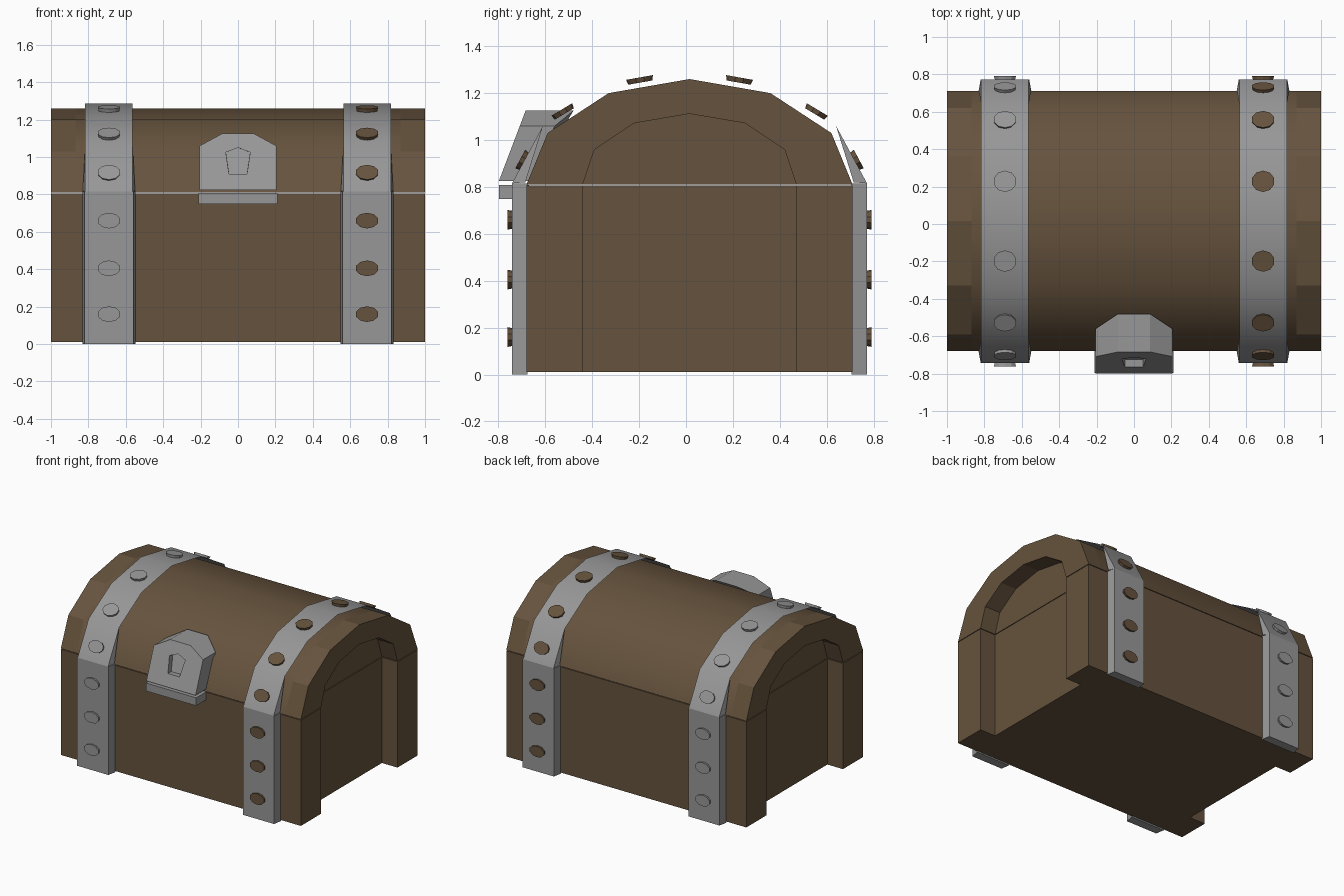
import bpy, bmesh, math
from mathutils import Vector, Matrix

if "Cube" in bpy.data.objects:
    bpy.data.objects.remove(bpy.data.objects["Cube"])

CY = 0.015  # centre of the chest in y


def material(name, rgb):
    m = bpy.data.materials.new(name)
    m.diffuse_color = (*rgb, 1)
    m.use_nodes = True
    m.node_tree.nodes["Principled BSDF"].inputs["Base Color"].default_value = m.diffuse_color
    return m


WOOD = material("brown wood", (0.133, 0.086, 0.047))
IRON = material("grey iron", (0.31, 0.31, 0.31))


def make(name, bm, mat):
    me = bpy.data.meshes.new(name)
    bm.to_mesh(me)
    bm.free()
    ob = bpy.data.objects.new(name, me)
    me.materials.append(mat)
    bpy.context.collection.objects.link(ob)
    return ob


def loft(name, a, b, mat):
    """Closed solid between two matching outlines."""
    bm = bmesh.new()
    va = [bm.verts.new(p) for p in a]
    vb = [bm.verts.new(p) for p in b]
    n = len(va)
    bm.faces.new(va)
    bm.faces.new(vb[::-1])
    for i in range(n):
        bm.faces.new((va[i], va[(i + 1) % n], vb[(i + 1) % n], vb[i]))
    bmesh.ops.recalc_face_normals(bm, faces=bm.faces)
    return make(name, bm, mat)


def prism_x(name, pts, x0, x1, mat):
    return loft(name, [(x0, CY + y, z) for y, z in pts], [(x1, CY + y, z) for y, z in pts], mat)


def prism_z(name, pts, z0, z1, mat):
    return loft(name, [(x, y, z0) for x, y in pts], [(x, y, z1) for x, y in pts], mat)


def arch(half):
    """Mirror a half profile that ends on the centre line."""
    return [(-y, z) for y, z in half] + [(y, z) for y, z in half[-2::-1]]


# lower box: H-shaped plan, recessed ends
q = [(1, -0.695), (1, -0.455), (0.87, -0.455), (0.87, 0.455), (1, 0.455), (1, 0.695)]
plan = [(x, y + CY) for x, y in q] + [(-x, y + CY) for x, y in q[::-1]]
prism_z("chest_box", plan, 0.01, 0.806, WOOD)

# domed lid with a raised rim at each end
outer = arch([(0.695, 0.811), (0.605, 1.03), (0.345, 1.2), (0, 1.26)])
inner = arch([(0.455, 0.811), (0.405, 0.96), (0.235, 1.072), (0, 1.112)])
lid = prism_x("lid", outer, -0.87, 0.87, WOOD)
for f in lid.data.polygons:
    f.use_smooth = len(f.vertices) == 4 and f.normal.z > -0.5
for e in lid.data.edges:
    a, b = (lid.data.vertices[i].co for i in e.vertices)
    e.use_edge_sharp = abs(a.x - b.x) < 0.01 or a.z < 0.82 and b.z < 0.82
for s, side in ((-1, "left"), (1, "right")):
    prism_x(f"lid_rim_{side}", outer + inner[::-1], s * 0.87, s, WOOD)

# iron bands with rivets
strap = arch([(0.757, 0.815), (0.625, 1.06), (0.355, 1.222), (0, 1.285)])
HW = 0.127
for s, side in ((-1, "left"), (1, "right")):
    cx = s * 0.69
    # sheet over the lid, with small side gussets at its feet
    bm = bmesh.new()
    rows = [[bm.verts.new((cx + dx, CY + y, z)) for dx in (-HW, HW)] for y, z in strap]
    for (a, b), (c, d) in zip(rows, rows[1:]):
        f = bm.faces.new((a, b, d, c))
        f.smooth = True
    for low, up, t in ((rows[0], rows[1], -1), (rows[-1], rows[-2], 1)):
        for i, dx in enumerate((-HW, HW)):
            v = bm.verts.new((cx + dx * 1.1, CY + t * 0.7, 0.82))
            bm.faces.new((low[i], up[i], v))
    bmesh.ops.recalc_face_normals(bm, faces=bm.faces)
    make(f"lid_band_{side}", bm, IRON)
    # straight bands on front and back
    for t, where in ((-1, "front"), (1, "back")):
        trap = [(cx - 0.13, CY + t * 0.757), (cx + 0.13, CY + t * 0.757),
                (cx + 0.142, CY + t * 0.69), (cx - 0.142, CY + t * 0.69)]
        prism_z(f"{where}_band_{side}", trap, 0.0, 0.815, IRON)
    # rivets: (y, z, normal y, normal z, radius along band)
    spots = [(0.757, z, 1, 0, 0.042) for z in (0.16, 0.405, 0.66)]
    spots += [(0.705, 0.91, 0.245, 0.13, 0.045),
              (0.535, 1.114, 0.162, 0.27, 0.052),
              (0.21, 1.248, 0.063, 0.355, 0.058)]
    bm = bmesh.new()
    for y, z, ny, nz, r in spots:
        for t in (-1, 1):
            n = Vector((0, t * ny, nz)).normalized()
            along = n.cross(Vector((1, 0, 0)))
            rot = Matrix(((1, along.x, n.x), (0, along.y, n.y), (0, along.z, n.z))).to_4x4()
            mat = (Matrix.Translation(Vector((cx, CY + t * y, z)) + n * 0.008)
                   @ rot @ Matrix.Diagonal((0.062, r, 1, 1)))
            bmesh.ops.create_cone(bm, cap_ends=True, segments=10, radius1=0.9, radius2=1,
                                  depth=0.022, matrix=mat)
    bmesh.ops.recalc_face_normals(bm, faces=bm.faces)
    make(f"rivets_{side}", bm, WOOD if s > 0 else IRON)

# lock: house-shaped hasp with a sloped front
shape = [(-0.205, 0.825), (0.205, 0.825), (0.205, 1.06), (0.085, 1.125), (-0.085, 1.125), (-0.205, 1.06)]


def slope(z):
    return -0.798 + (z - 0.825) * 0.38


back = {0.825: -0.66, 1.06: -0.56, 1.125: -0.48}
hasp = loft("lock_hasp", [(x, slope(z), z) for x, z in shape],
            [(x, back[z], z) for x, z in shape], IRON)

# keyhole pocket
key = [(-0.05, 0.91), (0.05, 0.91), (0.068, 1.025), (0, 1.05), (-0.068, 1.025)]
cutter = loft("keyhole_cutter", [(x, -0.9, z) for x, z in key],
              [(x * 0.95, slope(z) + 0.04, z) for x, z in key], IRON)
cutter.hide_render = True
cutter.hide_viewport = True
cut = hasp.modifiers.new("keyhole", "BOOLEAN")
cut.operation = "DIFFERENCE"
cut.solver = "EXACT"
cut.object = cutter

# lower lock plate on the box
prism_z("lock_base", [(-0.21, -0.797), (0.21, -0.797), (0.21, -0.67), (-0.21, -0.67)], 0.748, 0.808, IRON)
